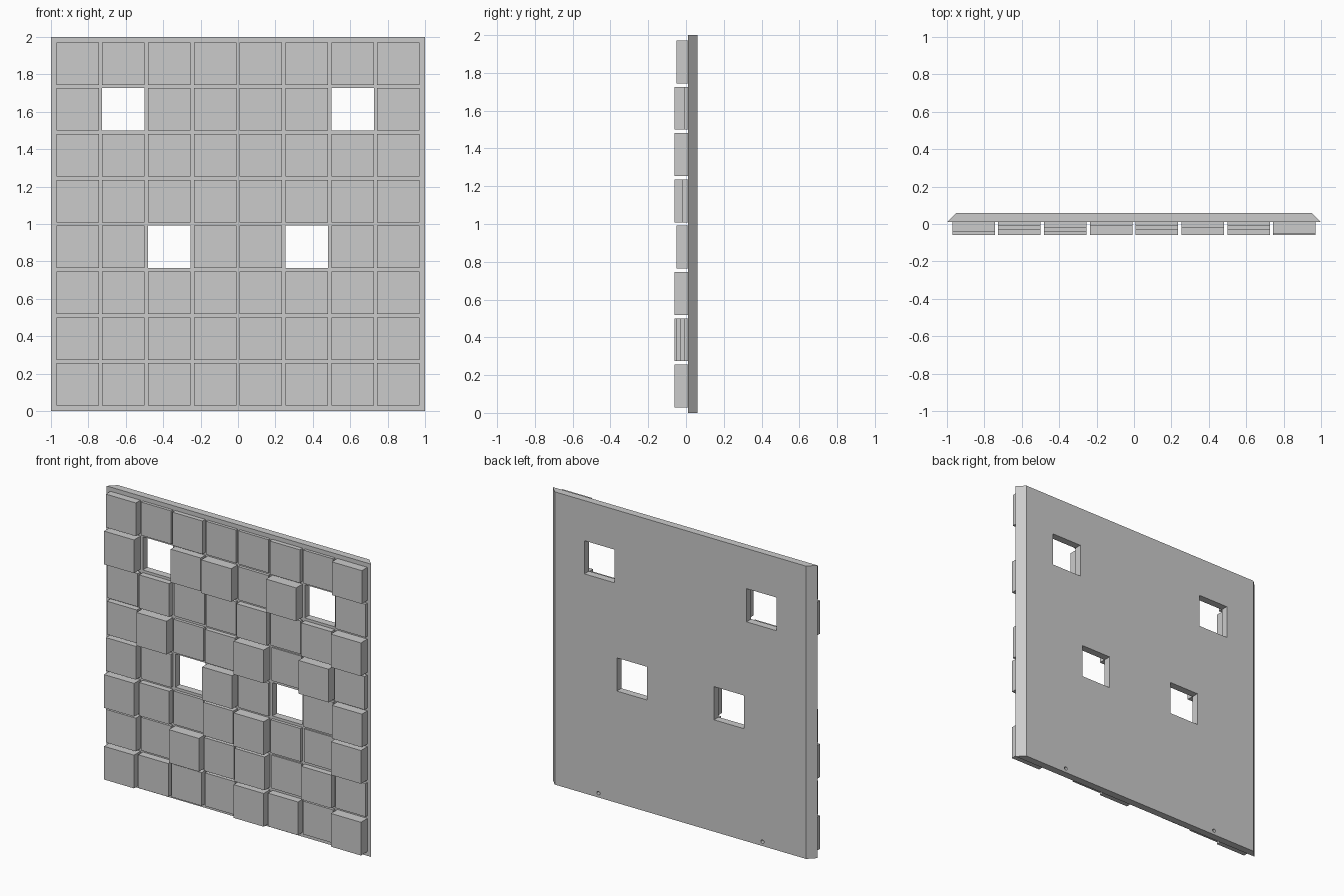
import bpy
import bmesh
from mathutils import Matrix, Vector

if "Cube" in bpy.data.objects:
    bpy.data.objects.remove(bpy.data.objects["Cube"])

grey = bpy.data.materials.new("plain grey")
grey.use_nodes = True
colour = (0.6, 0.6, 0.6, 1)
grey.diffuse_color = colour
grey.node_tree.nodes["Principled BSDF"].inputs["Base Color"].default_value = colour

FRONT, BACK = 0.01, 0.06      # panel faces in y
PITCH, TILE = 0.245, 0.227    # tile spacing and width

# Tile heights in hundredths, top row first; a dot is a window
RELIEF = [
    "52322326",
    "7.5727.2",
    "34124247",
    "47237173",
    "52.62.26",
    "74257217",
    "52746142",
    "75437527",
]


def add_box(bm, low, high):
    low, high = Vector(low), Vector(high)
    size = high - low
    matrix = Matrix.Translation((low + high) / 2) @ Matrix.Diagonal((*size, 1))
    bmesh.ops.create_cube(bm, size=1, matrix=matrix)


def make_object(name, bm):
    bmesh.ops.recalc_face_normals(bm, faces=bm.faces)
    mesh = bpy.data.meshes.new(name)
    bm.to_mesh(mesh)
    bm.free()
    mesh.materials.append(grey)
    obj = bpy.data.objects.new(name, mesh)
    bpy.context.collection.objects.link(obj)
    return obj


# Backing panel: side edges chamfered towards the back
bm = bmesh.new()
outline = [(-1, FRONT), (1, FRONT), (0.95, BACK), (-0.95, BACK)]
base = bm.faces.new([bm.verts.new((x, y, 0)) for x, y in outline])
top = bmesh.ops.extrude_face_region(bm, geom=[base])["geom"]
bmesh.ops.translate(bm, vec=(0, 0, 2),
                    verts=[v for v in top if isinstance(v, bmesh.types.BMVert)])
panel = make_object("backing_panel", bm)

# Raised tiles, and cutters where the windows go
tiles, cutters = bmesh.new(), bmesh.new()
half = TILE / 2
for row, heights in enumerate(RELIEF):
    z = 1 + (3.5 - row) * PITCH
    for column, height in enumerate(heights):
        x = (column - 3.5) * PITCH
        if height == ".":
            add_box(cutters, (x - half, -1, z - half), (x + half, 1, z + half))
        else:
            add_box(tiles, (x - half, FRONT - int(height) / 100, z - half),
                    (x + half, FRONT, z + half))
make_object("raised_tiles", tiles)

# Two small round sockets low on the back
for side in (-1, 1):
    matrix = Matrix.Translation((side * 0.62, BACK, 0.03)) @ Matrix.Rotation(1.5708, 4, "X")
    bmesh.ops.create_cone(cutters, cap_ends=True, segments=16, radius1=0.012,
                          radius2=0.012, depth=0.06, matrix=matrix)

# Cut the windows and sockets out of the panel
cutter = make_object("panel_cutter", cutters)
cutter.hide_render = True
cut = panel.modifiers.new("openings", "BOOLEAN")
cut.operation = "DIFFERENCE"
cut.solver = "EXACT"
cut.object = cutter
bpy.context.view_layer.objects.active = panel
panel.select_set(True)
bpy.ops.object.modifier_apply(modifier=cut.name)
bpy.data.objects.remove(cutter)
